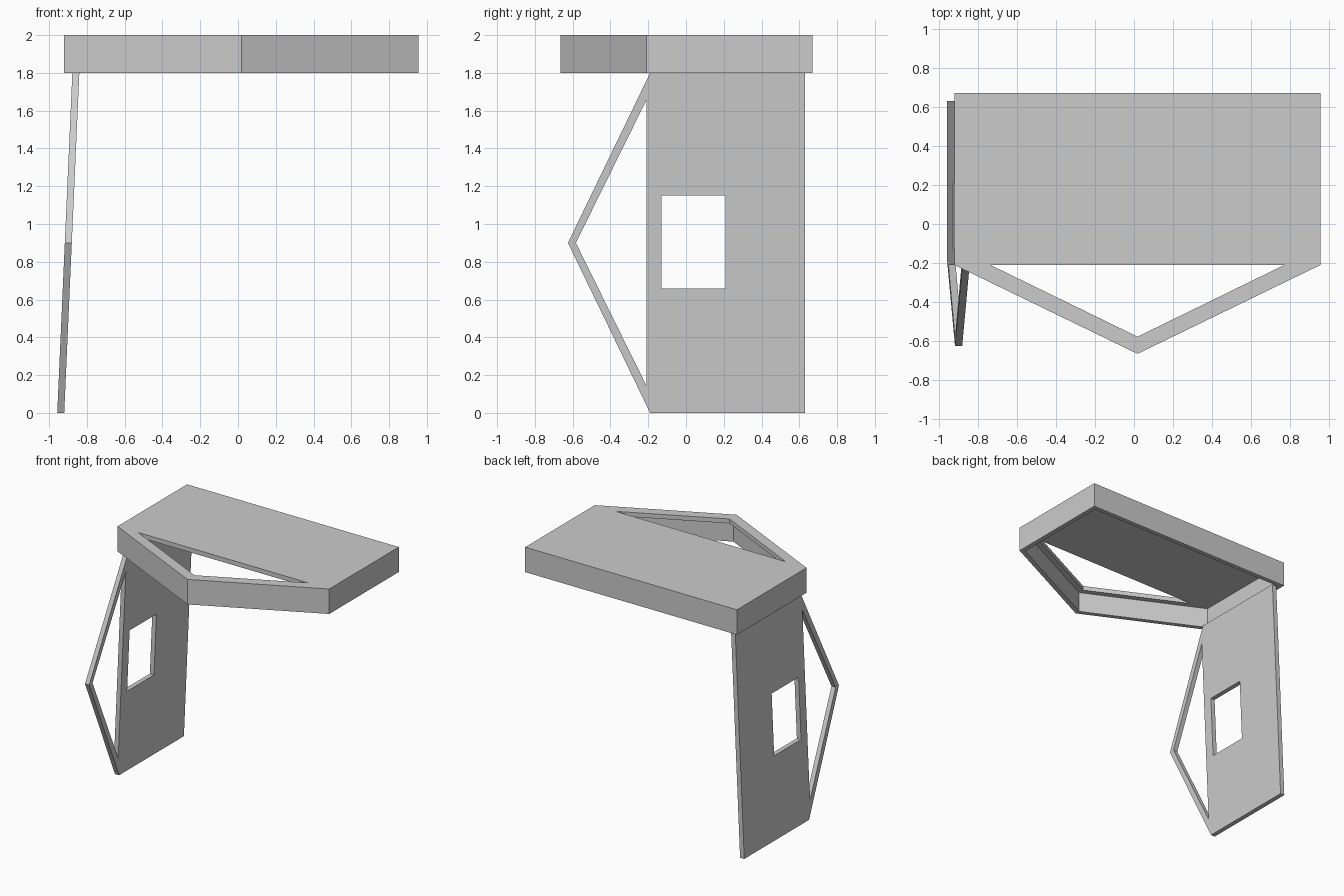
import bpy, bmesh
from mathutils import Vector

if "Cube" in bpy.data.objects:
    bpy.data.objects.remove(bpy.data.objects["Cube"])


def inset(loop, t):
    """Offset a counter-clockwise 2D loop inwards by t."""
    pts = [Vector(p) for p in loop]
    out = []
    for i, p in enumerate(pts):
        a = (p - pts[i - 1]).normalized()
        b = (pts[(i + 1) % len(pts)] - p).normalized()
        na, nb = Vector((-a.y, a.x)), Vector((-b.y, b.x))
        m = na + nb
        out.append(tuple(p + m * (2 * t / m.length_squared)))
    return out


def build(name, strips, caps):
    """strips: lists of matching 3D loops joined by walls; caps: groups of loops filled with holes."""
    bm = bmesh.new()

    def edges(loop):
        vs = [bm.verts.new(p) for p in loop]
        return [bm.edges.new((vs[i - 1], vs[i])) for i in range(len(vs))]

    for cap in caps:
        es = [e for loop in cap for e in edges(loop)]
        bmesh.ops.triangle_fill(bm, edges=es, use_beauty=True)
    for strip in strips:
        for a, b in zip(strip, strip[1:]):
            n = len(a)
            for i in range(n):
                j = (i + 1) % n
                bm.faces.new([bm.verts.new(p) for p in (a[i], a[j], b[j], b[i])])
    bmesh.ops.remove_doubles(bm, verts=bm.verts, dist=1e-5)
    bmesh.ops.recalc_face_normals(bm, faces=bm.faces)
    mesh = bpy.data.meshes.new(name)
    bm.to_mesh(mesh)
    bm.free()
    bpy.context.collection.objects.link(bpy.data.objects.new(name, mesh))


# Table top: thin sheet with a triangular opening and a skirt all round
T = 0.036
TOP, BOTTOM = 2.0, 1.8
outer = [(-0.92, -0.21), (0.018, -0.665), (0.955, -0.21), (0.955, 0.67), (-0.92, 0.67)]
inner = inset(outer, T)
opening = [(-0.735, -0.21), (0.018, -0.577), (0.77, -0.21)]


def at(loop, z):
    return [(x, y, z) for x, y in loop]


build("table_top",
      [[at(outer, TOP), at(outer, BOTTOM), at(inner, BOTTOM), at(inner, TOP - T)],
       [at(opening, TOP), at(opening, TOP - T)]],
      [[at(outer, TOP), at(opening, TOP)],
       [at(inner, TOP - T), at(opening, TOP - T)]])

# Leaning side panel with a triangular opening and a window, profile in (y, z)
panel = [(-0.19, 0), (0.63, 0), (0.63, 1.8), (-0.19, 1.8), (-0.625, 0.9)]
holes = [[(-0.21, 0.145), (-0.21, 1.655), (-0.583, 0.9)],
         [(-0.13, 0.658), (0.21, 0.658), (0.21, 1.15), (-0.13, 1.15)]]


def lean(loop, x):
    return [(x + 0.08 * z / 1.8, y, z) for y, z in loop]


X0, X1 = -0.957, -0.92
loops = [panel] + holes
build("side_panel",
      [[lean(l, X0), lean(l, X1)] for l in loops],
      [[lean(l, x) for l in loops] for x in (X0, X1)])
